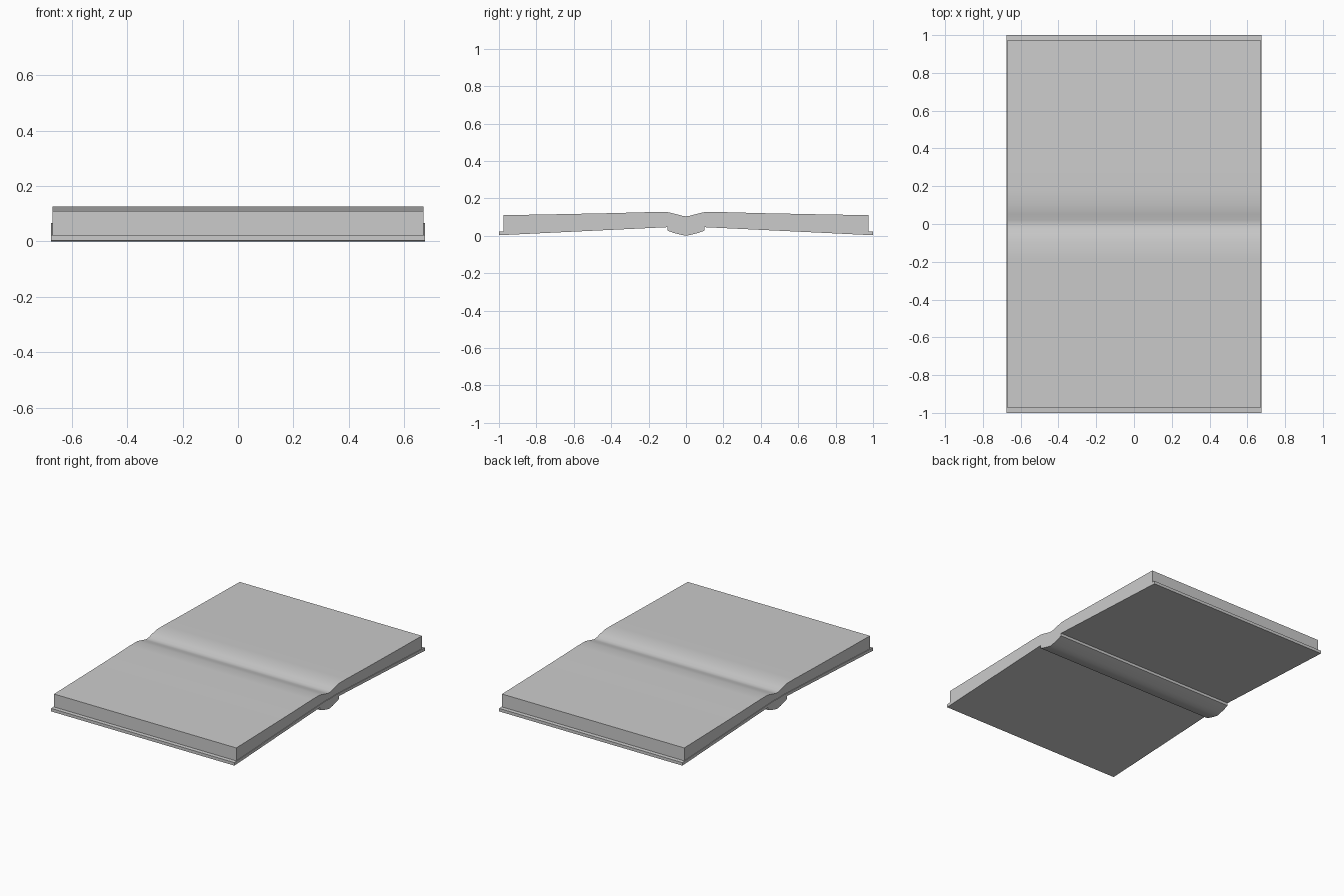
import bpy, bmesh

if "Cube" in bpy.data.objects:
    bpy.data.objects.remove(bpy.data.objects["Cube"])

def extrude_profile(name, half, half_width):
    """Mirror a half profile (y, z) from one centre point to the other, extrude along x."""
    mirrored = [(-y, z) for y, z in reversed(half) if y > 0]
    pts = half + mirrored
    bm = bmesh.new()
    face = bm.faces.new([bm.verts.new((-half_width, y, z)) for y, z in pts])
    new = bmesh.ops.extrude_face_region(bm, geom=[face])["geom"]
    bmesh.ops.translate(bm, vec=(2 * half_width, 0, 0),
                        verts=[v for v in new if isinstance(v, bmesh.types.BMVert)])
    bmesh.ops.recalc_face_normals(bm, faces=bm.faces)
    mesh = bpy.data.meshes.new(name)
    bm.to_mesh(mesh)
    bm.free()
    obj = bpy.data.objects.new(name, mesh)
    bpy.context.collection.objects.link(obj)
    bpy.context.view_layer.objects.active = obj
    obj.select_set(True)
    bpy.ops.object.shade_smooth_by_angle(angle=0.5)
    obj.select_set(False)
    return obj

# Cover: two sloping boards joined by a bulging spine
extrude_profile("cover", [
    (0, 0.0), (0.03, 0.006), (0.065, 0.015), (0.1, 0.028), (0.1, 0.046),
    (1.0, 0.003), (1.0, 0.023), (0.06, 0.067), (0, 0.065)], 0.674)

# Page block: open pages dipping into the central gutter
extrude_profile("pages", [
    (0, 0.062), (0.06, 0.064), (0.975, 0.022), (0.975, 0.11),
    (0.7, 0.115), (0.4, 0.121), (0.18, 0.127), (0.1, 0.127),
    (0.05, 0.115), (0.02, 0.107), (0, 0.104)], 0.67)
